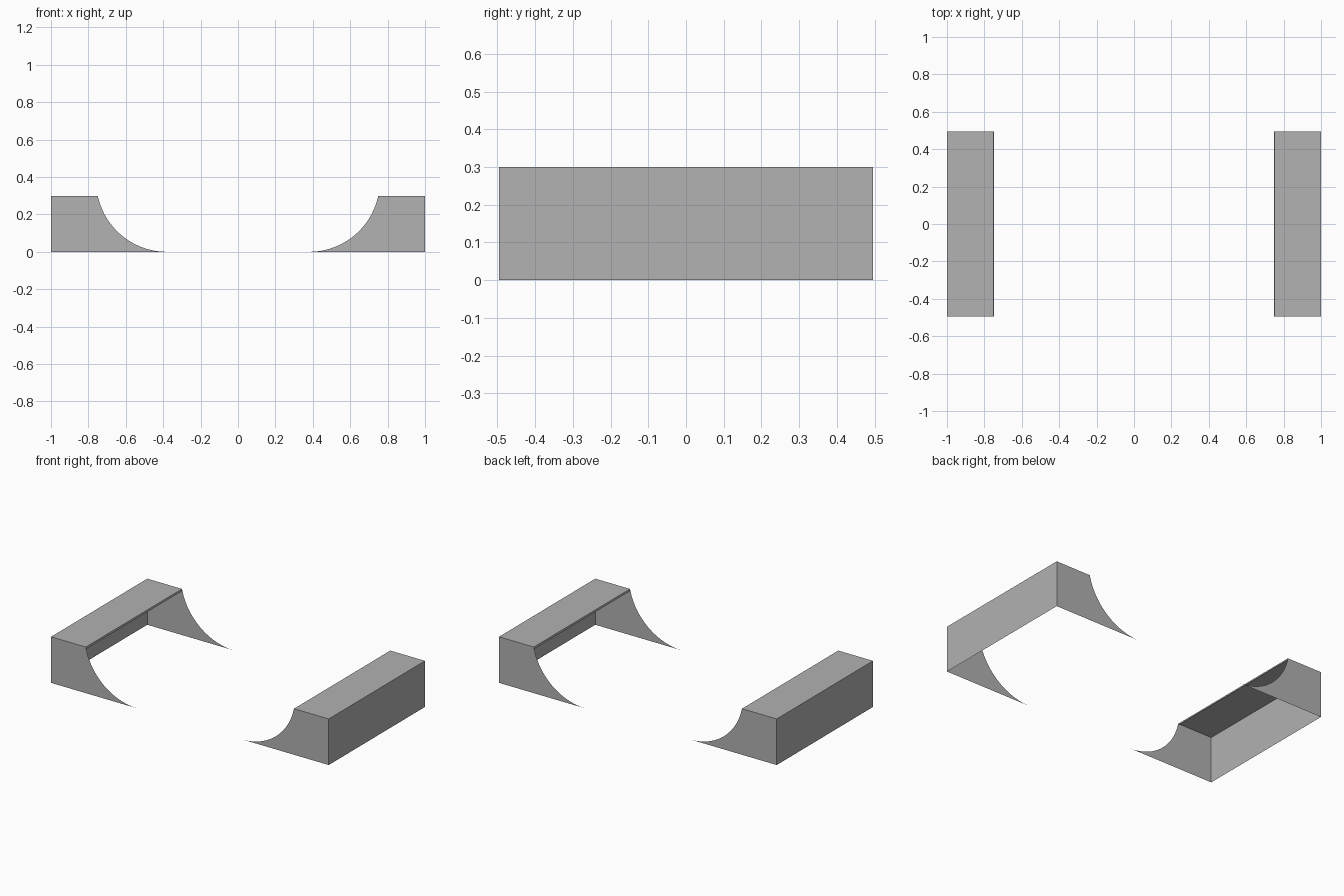
import bpy
import bmesh
import math

cube = bpy.data.objects.get("Cube")
if cube:
    bpy.data.objects.remove(cube, do_unlink=True)

OUTER, INNER, TIP = 1.0, 0.75, 0.38
HALF_DEPTH, HEIGHT, LIP = 0.495, 0.30, 0.012
SEGMENTS = 14

grey = bpy.data.materials.new("mid grey")
grey.use_nodes = True
colour = (0.445, 0.445, 0.445, 1)
grey.diffuse_color = colour
grey.node_tree.nodes["Principled BSDF"].inputs["Base Color"].default_value = colour


def sheet(name, points, mirror_y=False):
    """One flat open sheet, mirrored to the other ramp (and the other end)."""
    bm = bmesh.new()
    bm.faces.new([bm.verts.new(p) for p in points])
    mesh = bpy.data.meshes.new(name)
    bm.to_mesh(mesh)
    bm.free()
    mesh.materials.append(grey)
    obj = bpy.data.objects.new(name, mesh)
    bpy.context.collection.objects.link(obj)
    mirror = obj.modifiers.new("mirror", 'MIRROR')
    mirror.use_axis = (True, mirror_y, False)
    mirror.use_mirror_merge = False
    return obj


def strip(name, a, b):
    """Sheet running the full depth between two x, z points."""
    (ax, az), (bx, bz) = a, b
    return sheet(name, [(ax, -HALF_DEPTH, az), (bx, -HALF_DEPTH, bz),
                        (bx, HALF_DEPTH, bz), (ax, HALF_DEPTH, az)])


# Concave arc, tangent to the ground at the tip
run = INNER - TIP
radius = (run ** 2 + HEIGHT ** 2) / (2 * HEIGHT)
sweep = math.asin(run / radius)
arc = []
for i in range(SEGMENTS + 1):
    angle = sweep * i / SEGMENTS
    arc.append((TIP + radius * math.sin(angle), radius * (1 - math.cos(angle))))

# End panels: arc up to the deck, then around the outer corner
outline = [(OUTER, 0), (OUTER, HEIGHT)] + arc[::-1]
sheet("end_panels", [(x, -HALF_DEPTH, z) for x, z in reversed(outline)], mirror_y=True)

# Deck, outer wall and narrow lip under the deck's inner edge
strip("top_deck", (INNER, HEIGHT), (OUTER, HEIGHT))
strip("outer_wall", (OUTER, 0), (OUTER, HEIGHT))
lip_x = INNER - LIP / math.tan(sweep)
strip("deck_lip", (INNER, HEIGHT), (lip_x, HEIGHT - LIP))

# Wind the sheets so their normals face outward
for name, axis, sign in (("top_deck", 2, 1), ("outer_wall", 0, 1),
                         ("deck_lip", 0, -1), ("end_panels", 1, -1)):
    mesh = bpy.data.objects[name].data
    if mesh.polygons[0].normal[axis] * sign < 0:
        mesh.flip_normals()
